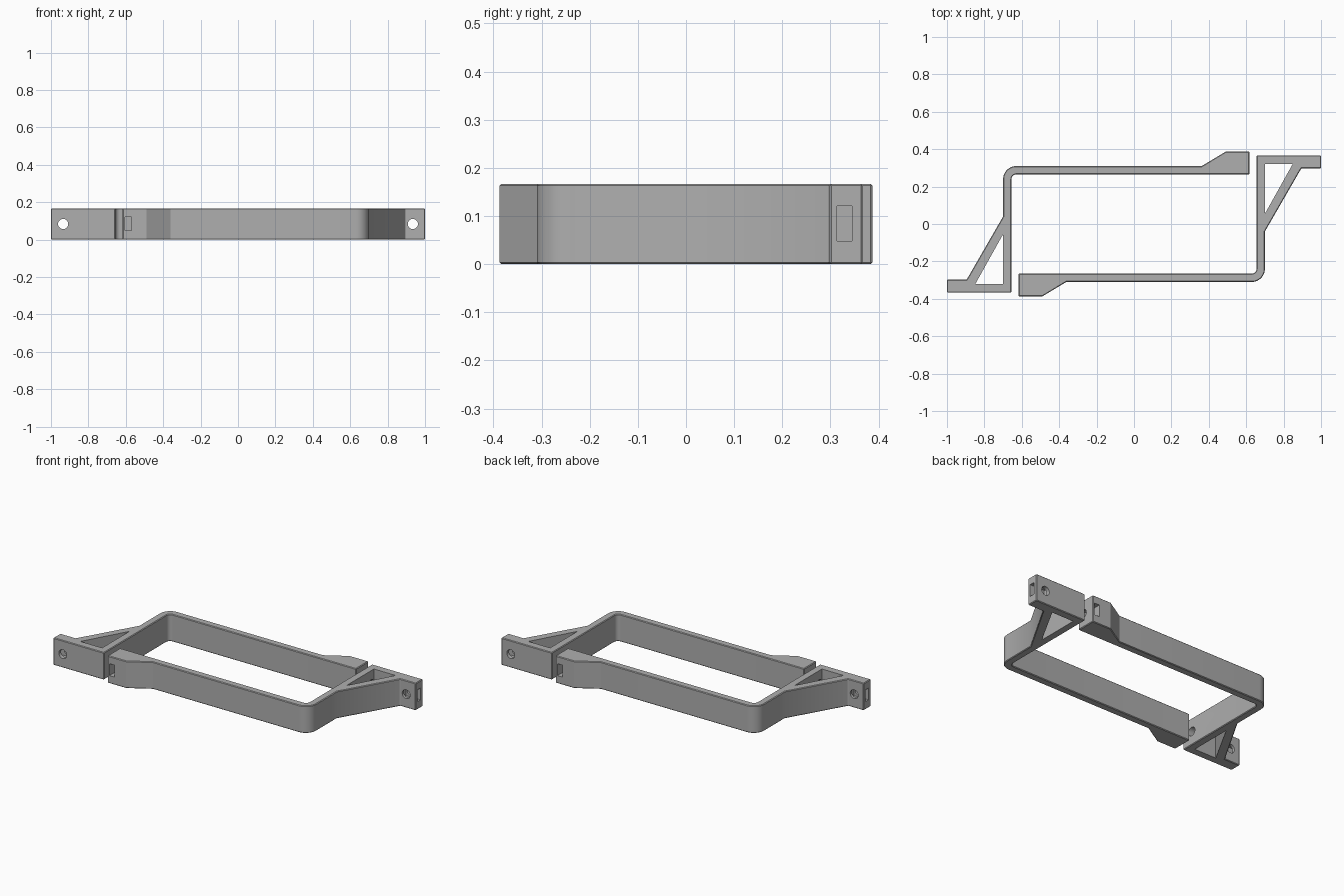
import bpy, bmesh, math

if "Cube" in bpy.data.objects:
    bpy.data.objects.remove(bpy.data.objects["Cube"])

H = 0.167          # bracket height
MID = H / 2
grey = bpy.data.materials.new("matt grey")
grey.diffuse_color = (0.43, 0.43, 0.43, 1)
grey.use_nodes = True
grey.node_tree.nodes["Principled BSDF"].inputs["Base Color"].default_value = grey.diffuse_color


def arc(cx, cy, r, a0, a1, n=8):
    """Points along a rounded corner."""
    return [(cx + r * math.cos(math.radians(a0 + (a1 - a0) * i / n)),
             cy + r * math.sin(math.radians(a0 + (a1 - a0) * i / n))) for i in range(n + 1)]


def prism(name, points, z0, z1, s):
    """Extrude a plan outline; s = -1 turns it half way round z."""
    bm = bmesh.new()
    face = bm.faces.new([bm.verts.new((s * x, s * y, z0)) for x, y in points])
    ext = bmesh.ops.extrude_face_region(bm, geom=[face])
    verts = [v for v in ext["geom"] if isinstance(v, bmesh.types.BMVert)]
    bmesh.ops.translate(bm, verts=verts, vec=(0, 0, z1 - z0))
    bmesh.ops.recalc_face_normals(bm, faces=bm.faces[:])
    mesh = bpy.data.meshes.new(name)
    bm.to_mesh(mesh)
    bm.free()
    ob = bpy.data.objects.new(name, mesh)
    bpy.context.collection.objects.link(ob)
    return ob


def box(name, x0, x1, y0, y1, z0, z1, s):
    return prism(name, [(x0, y0), (x1, y0), (x1, y1), (x0, y1)], z0, z1, s)


def drill(name, x, y, length, axis, s):
    """Round bolt hole cutter along x or y."""
    rot = (0, math.pi / 2, 0) if axis == "x" else (math.pi / 2, 0, 0)
    bpy.ops.mesh.primitive_cylinder_add(vertices=32, radius=0.027, depth=length,
                                        location=(s * x, s * y, MID), rotation=rot)
    ob = bpy.context.object
    ob.name = name
    return ob


def bracket(name, s):
    # Clamp pad, long bar, rounded corner, upright, gusset and mounting tab
    outline = [(-0.617, -0.265), (-0.617, -0.387), (-0.49, -0.387), (-0.362, -0.31)]
    outline += arc(0.63, -0.24, 0.07, -90, 0)
    outline += [(0.70, -0.04), (0.895, 0.298), (1.0, 0.298), (1.0, 0.367), (0.655, 0.367)]
    outline += arc(0.63, -0.24, 0.025, 0, -90)
    body = prism(name, outline, 0, H, s)
    body.data.materials.append(grey)
    bevel = body.modifiers.new("edge chamfer", "BEVEL")
    bevel.width = 0.004
    bevel.segments = 1
    bevel.limit_method = "ANGLE"
    bevel.angle_limit = math.radians(50)

    cutters = [
        # Triangular window behind the gusset
        prism("window_cutter", [(0.70, 0.055), (0.848, 0.32), (0.70, 0.32)], -0.1, H + 0.1, s),
        # Mounting tab: bolt hole and nut slot
        drill("tab_hole_cutter", 0.935, 0.333, 0.2, "y", s),
        box("tab_slot_cutter", 0.90, 1.1, 0.314, 0.345, 0.048, 0.121, s),
        # Clamp pad: bolt hole and nut slot
        drill("pad_hole_cutter", -0.59, -0.305, 0.12, "x", s),
        box("pad_slot_cutter", -0.603, -0.57, -0.45, -0.275, 0.048, 0.121, s),
        # Matching bolt hole through the upright
        drill("upright_hole_cutter", 0.675, 0.293, 0.1, "x", s),
    ]
    for c in cutters:
        c.hide_render = True
        m = body.modifiers.new(c.name, "BOOLEAN")
        m.operation = "DIFFERENCE"
        m.solver = "EXACT"
        m.object = c
    # Bake the cuts, then remove the cutters
    bpy.ops.object.select_all(action="DESELECT")
    bpy.context.view_layer.objects.active = body
    body.select_set(True)
    bpy.ops.object.convert(target="MESH")
    bpy.ops.object.shade_smooth_by_angle(angle=math.radians(30))
    for c in cutters:
        bpy.data.objects.remove(c, do_unlink=True)


bracket("front_right_bracket", 1)
bracket("back_left_bracket", -1)
